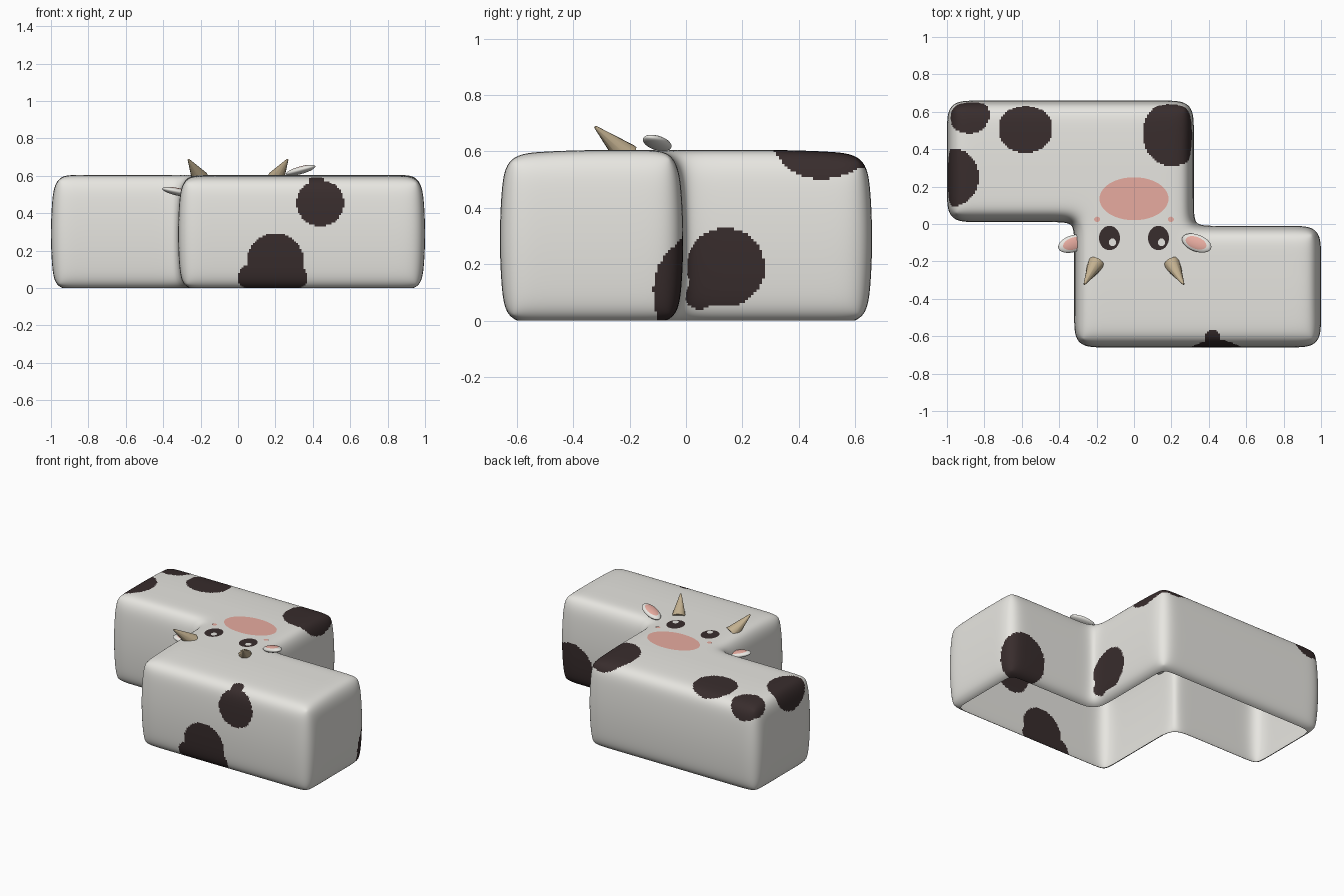
import bpy, bmesh, math
from mathutils import Vector, Matrix

if "Cube" in bpy.data.objects:
    bpy.data.objects.remove(bpy.data.objects["Cube"])


def material(name, rgb):
    m = bpy.data.materials.new(name)
    m.diffuse_color = (*rgb, 1)
    m.use_nodes = True
    m.node_tree.nodes["Principled BSDF"].inputs["Base Color"].default_value = m.diffuse_color
    return m


WHITE = material("cream white", (0.80, 0.79, 0.75))
DARK = material("dark brown", (0.04, 0.026, 0.026))
PINK = material("pink", (0.82, 0.42, 0.36))
HORN = material("horn tan", (0.55, 0.44, 0.28))


def add_object(name, mesh, *mats):
    ob = bpy.data.objects.new(name, mesh)
    bpy.context.collection.objects.link(ob)
    for m in mats:
        mesh.materials.append(m)
    return ob


def from_bm(name, bm, *mats, smooth=True):
    mesh = bpy.data.meshes.new(name)
    for f in bm.faces:
        f.smooth = smooth
    bm.to_mesh(mesh)
    bm.free()
    return add_object(name, mesh, *mats)


# ---- body: fine stepped Z-shaped block, softened, bulged, open below ----
H = 0.01
Z0, Z1 = -1, 59


def inside(i, j):
    x, y = i + 0.5, j + 0.5
    if not (-98 < x < 98 and -64 < y < 64):
        return False
    if y > 3:
        return x < 30
    if y < -3:
        return x > -30
    return abs(x) < 30


index, verts, faces = {}, [], []


def vid(*key):
    if key not in index:
        index[key] = len(verts)
        verts.append([c * H for c in key])
    return index[key]


for i in range(-98, 98):
    for j in range(-64, 64):
        if not inside(i, j):
            continue
        loop = [(i, j), (i + 1, j), (i + 1, j + 1), (i, j + 1)]
        faces.append([vid(*p, Z1) for p in loop])
        faces.append([vid(*p, Z0) for p in reversed(loop)])
        for k, (di, dj) in enumerate([(0, -1), (1, 0), (0, 1), (-1, 0)]):
            if not inside(i + di, j + dj):
                a, b = loop[k], loop[(k + 1) % 4]
                for z in range(Z0, Z1):
                    faces.append([vid(*a, z), vid(*b, z), vid(*b, z + 1), vid(*a, z + 1)])

mesh = bpy.data.meshes.new("body")
mesh.from_pydata(verts, [], faces)
body = add_object("body", mesh, WHITE, DARK)
mod = body.modifiers.new("soften", 'SMOOTH')
mod.factor = 1.0
mod.iterations = 130
bpy.context.view_layer.objects.active = body
body.select_set(True)
bpy.ops.object.modifier_apply(modifier=mod.name)

# hide patches: ellipsoids (centre, radii) that colour the faces they contain
PATCHES = [
    ((-0.58, 0.51, 0.60), (0.145, 0.13, 0.10)),    # top, back left
    ((-0.88, 0.58, 0.57), (0.11, 0.10, 0.11)),     # back left corner
    ((-0.96, 0.25, 0.57), (0.135, 0.155, 0.13)),   # left edge
    ((0.20, 0.48, 0.58), (0.155, 0.175, 0.11)),    # back right edge
    ((0.31, 0.14, 0.19), (0.10, 0.14, 0.14)),      # right wall of back half
    ((0.31, 0.05, 0.09), (0.06, 0.055, 0.05)),
    ((0.88, -0.02, 0.12), (0.165, 0.13, 0.18)),    # right end corner
    ((0.20, -0.65, 0.15), (0.15, 0.10, 0.145)),    # front, low
    ((0.185, -0.65, 0.05), (0.19, 0.10, 0.11)),
    ((0.44, -0.65, 0.455), (0.127, 0.10, 0.125)),  # front, high
    ((0.42, -0.61, 0.57), (0.045, 0.05, 0.05)),
]


def in_patch(p):
    return any(sum(((p[k] - c[k]) / r[k]) ** 2 for k in range(3)) < 1 for c, r in PATCHES)


bm = bmesh.new()
bm.from_mesh(mesh)
bm.normal_update()
moves = []
for v in bm.verts:
    side = 0.02 * max(0, 1 - ((v.co.z - 0.29) / 0.3) ** 2)
    top = 0.015 * (1 - (max(0, abs(v.co.y) - 0.27) / 0.37) ** 2)
    n = v.normal
    moves.append((v, Vector((n.x * side, n.y * side, max(0, n.z) * top))))
for v, d in moves:
    v.co += d
bmesh.ops.bisect_plane(bm, geom=bm.verts[:] + bm.edges[:] + bm.faces[:],
                       plane_co=(0, 0, 0), plane_no=(0, 0, 1), clear_inner=True)
for f in bm.faces:
    f.smooth = True
    f.material_index = int(in_patch(f.calc_center_median()))
bm.to_mesh(mesh)
bm.free()


# ---- painted face details: thin elliptical plates on the top ----
def plate(name, x, y, rx, ry, z, mat):
    bm = bmesh.new()
    bmesh.ops.create_circle(bm, cap_ends=True, segments=40, radius=1,
                            matrix=Matrix.Translation((x, y, z)) @ Matrix.Diagonal((rx, ry, 1, 1)))
    from_bm(name, bm, mat, smooth=False)


plate("muzzle", 0, 0.135, 0.185, 0.115, 0.608, PINK)
for s, side in ((-1, "left"), (1, "right")):
    plate(side + "_cheek", s * 0.197, 0.025, 0.016, 0.014, 0.608, PINK)
    plate(side + "_eye", s * 0.131, -0.075, 0.056, 0.065, 0.608, DARK)
    plate(side + "_eye_glint", s * 0.131 + 0.016, -0.098, 0.019, 0.021, 0.611, WHITE)

    # horn: tilted cone rooted in the top
    base, tip = Vector((s * 0.202, -0.21, 0.585)), Vector((s * 0.265, -0.322, 0.687))
    axis = tip - base
    bm = bmesh.new()
    bmesh.ops.create_cone(bm, cap_ends=True, segments=10, radius1=0.047, radius2=0.005,
                          depth=axis.length,
                          matrix=Matrix.Translation((base + tip) / 2)
                          @ axis.to_track_quat('Z', 'Y').to_matrix().to_4x4())
    horn = from_bm(side + "_horn", bm, HORN)
    bpy.ops.object.select_all(action='DESELECT')
    horn.select_set(True)
    bpy.context.view_layer.objects.active = horn
    bpy.ops.object.shade_smooth_by_angle(angle=math.radians(50))

# ---- ears: flattened ellipsoids with a pink upper patch ----
for name, centre, direction in (
        ("right_ear", (0.335, -0.102, 0.63), (0.16, -0.06, 0.045)),
        ("left_ear", (-0.325, -0.105, 0.515), (-0.16, -0.05, 0.035))):
    bm = bmesh.new()
    bmesh.ops.create_uvsphere(bm, u_segments=32, v_segments=20, radius=1)
    for f in bm.faces:
        c = f.calc_center_median()
        f.material_index = int(c.z > 0 and math.hypot(c.x, c.y) < 0.72)
    rot = Vector(direction).to_track_quat('X', 'Z').to_matrix().to_4x4()
    bm.transform(Matrix.Translation(centre) @ rot @ Matrix.Diagonal((0.085, 0.045, 0.02, 1)))
    from_bm(name, bm, WHITE, PINK)
